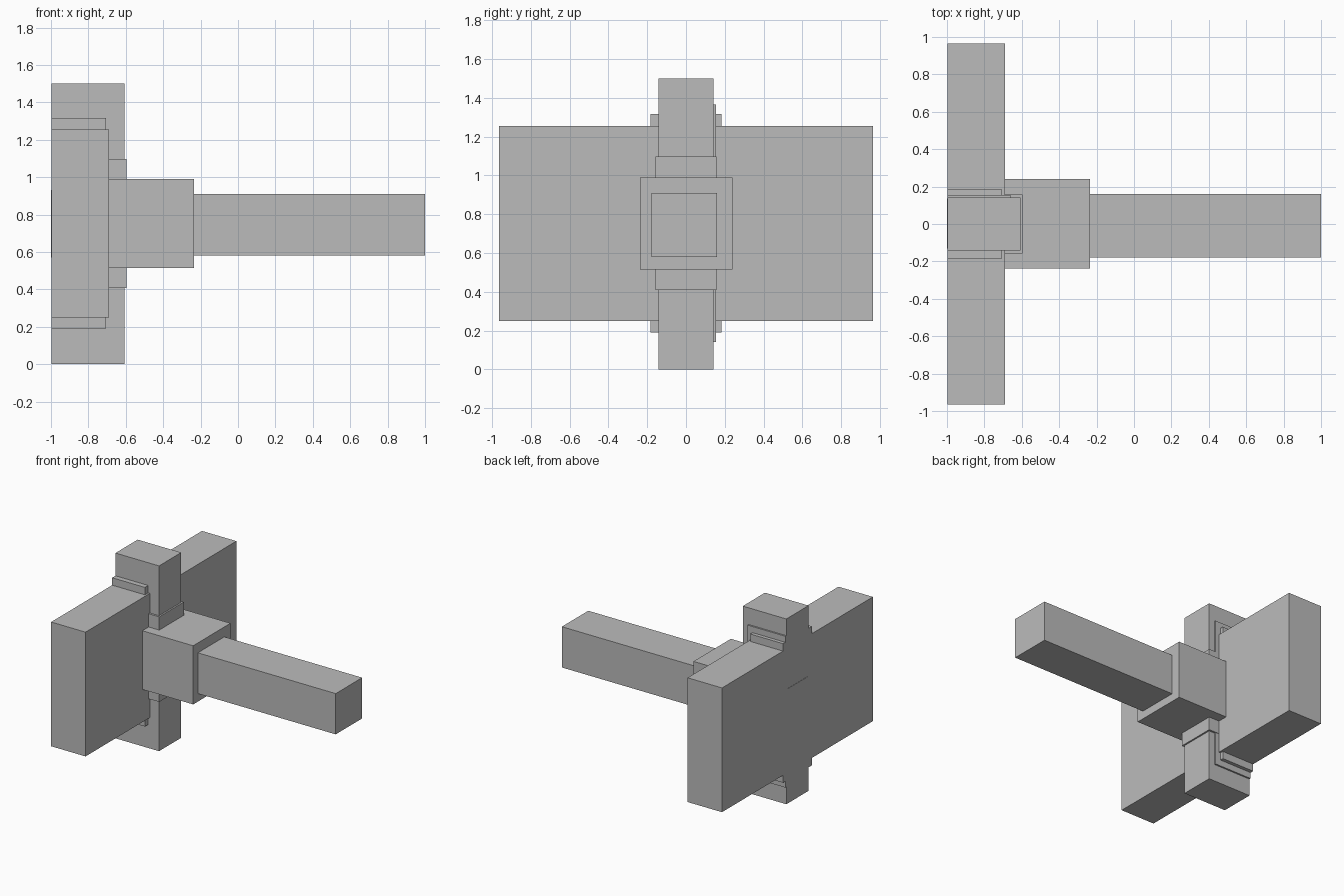
import bpy
import bmesh
from mathutils import Vector

cube = bpy.data.objects.get("Cube")
if cube:
    bpy.data.objects.remove(cube, do_unlink=True)

# Single plain grey
grey = bpy.data.materials.new("plain_grey")
grey.use_nodes = True
colour = (0.5, 0.5, 0.5, 1)
grey.diffuse_color = colour
grey.node_tree.nodes["Principled BSDF"].inputs["Base Color"].default_value = colour


def box(name, x, y, z):
    """Flat-sided box given by its (low, high) range on each axis."""
    low, high = (Vector(corner) for corner in zip(x, y, z))
    size, centre = high - low, (low + high) / 2
    bm = bmesh.new()
    bmesh.ops.create_cube(bm, size=1)
    bmesh.ops.scale(bm, vec=size, verts=bm.verts)
    mesh = bpy.data.meshes.new(name)
    bm.to_mesh(mesh)
    bm.free()
    mesh.materials.append(grey)
    obj = bpy.data.objects.new(name, mesh)
    obj.location = centre
    bpy.context.collection.objects.link(obj)
    return obj


back = -0.998

# Wide slab and the upright spine through its middle
box("wide_slab", (back, -0.69), (-0.965, 0.965), (0.25, 1.256))
box("upright_spine", (back, -0.608), (-0.142, 0.142), (0, 1.5))

# Thin stepped layers between slab and spine
box("inner_layer", (back, -0.705), (-0.184, 0.184), (0.19, 1.316))
box("outer_layer", (back, -0.66), (-0.13, 0.155), (0.14, 1.365))

# Barely raised panel on the rear face
box("rear_panel", (-1, -0.95), (-0.13, 0.135), (0.57, 0.93))

# Collar, socket block and long arm
box("collar", (-0.8, -0.595), (-0.158, 0.158), (0.408, 1.097))
box("socket_block", (-0.72, -0.235), (-0.238, 0.24), (0.515, 0.99))
box("long_arm", (-0.3, 1), (-0.178, 0.16), (0.58, 0.91))
